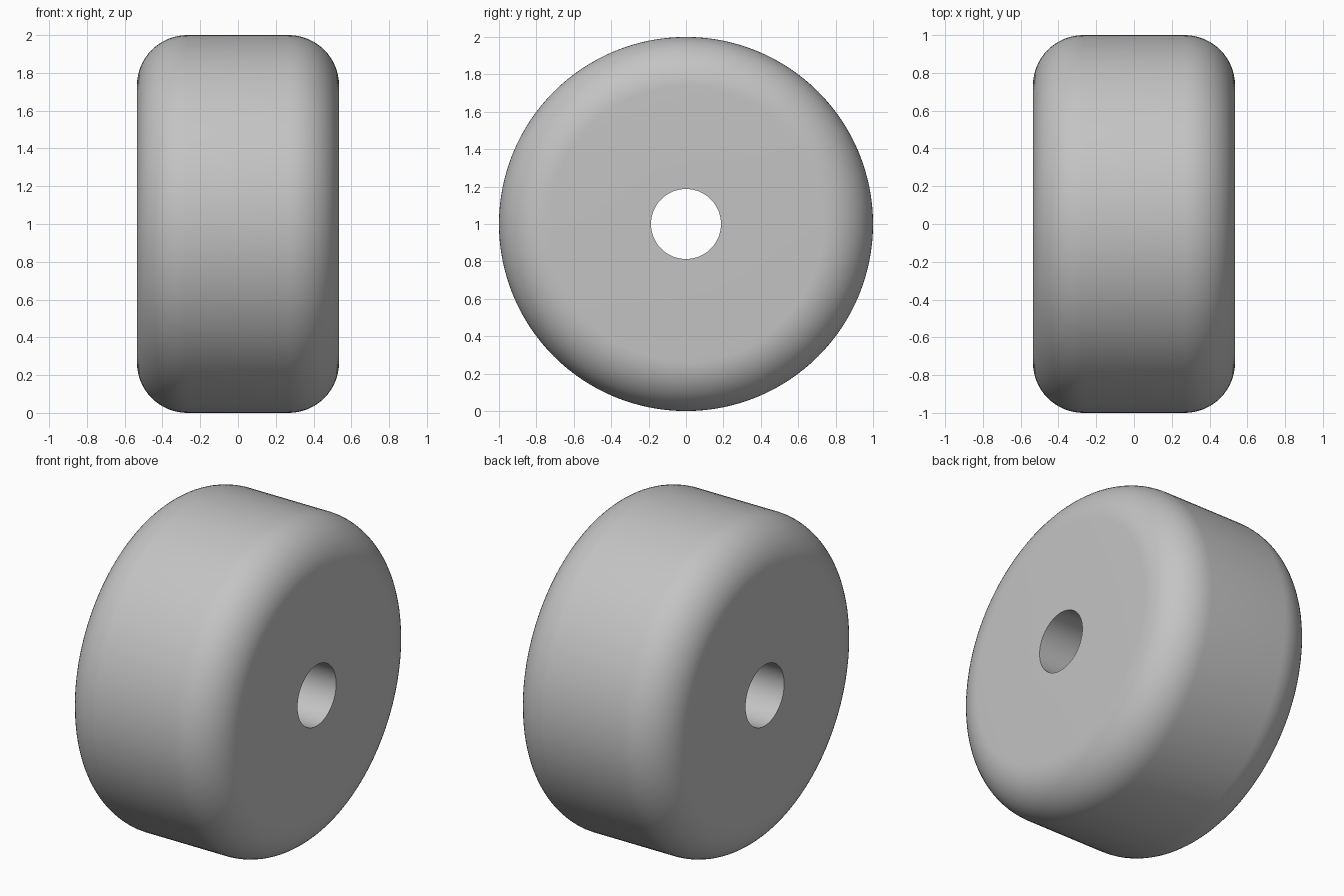
import bpy, bmesh
from math import sin, cos, pi, radians
from mathutils import Vector

cube = bpy.data.objects.get("Cube")
if cube:
    bpy.data.objects.remove(cube, do_unlink=True)

RADIUS, HALF_WIDTH, FILLET, BORE = 1.0, 0.535, 0.267, 0.187
SEGMENTS, FILLET_STEPS = 128, 16

grey = bpy.data.materials.new("plain_grey")
grey.use_nodes = True
colour = (0.55, 0.55, 0.55, 1)
grey.diffuse_color = colour
grey.node_tree.nodes["Principled BSDF"].inputs["Base Color"].default_value = colour

# Half of the cross-section: bore edge, then the rounded shoulder
half = [(HALF_WIDTH, BORE)]
for i in range(FILLET_STEPS + 1):
    a = pi / 2 * i / FILLET_STEPS
    half.append((HALF_WIDTH - FILLET + FILLET * cos(a),
                 RADIUS - FILLET + FILLET * sin(a)))
profile = half + [(-x, r) for x, r in reversed(half)]

# Revolve the closed section about the x axle
bm = bmesh.new()
verts = [bm.verts.new((x, 0, r)) for x, r in profile]
edges = [bm.edges.new((verts[i - 1], verts[i])) for i in range(len(verts))]
bmesh.ops.spin(bm, geom=verts + edges, cent=(0, 0, 0), axis=(1, 0, 0),
               angle=2 * pi, steps=SEGMENTS, use_merge=False)
bmesh.ops.remove_doubles(bm, verts=bm.verts, dist=0.0001)
bmesh.ops.recalc_face_normals(bm, faces=bm.faces)
bmesh.ops.translate(bm, verts=bm.verts, vec=Vector((0, 0, RADIUS)))

mesh = bpy.data.meshes.new("wheel")
bm.to_mesh(mesh)
bm.free()
mesh.materials.append(grey)
wheel = bpy.data.objects.new("wheel", mesh)
bpy.context.collection.objects.link(wheel)

# Smooth tread and shoulders, sharp bore edges
bpy.ops.object.select_all(action="DESELECT")
wheel.select_set(True)
bpy.context.view_layer.objects.active = wheel
bpy.ops.object.shade_smooth_by_angle(angle=radians(30))
